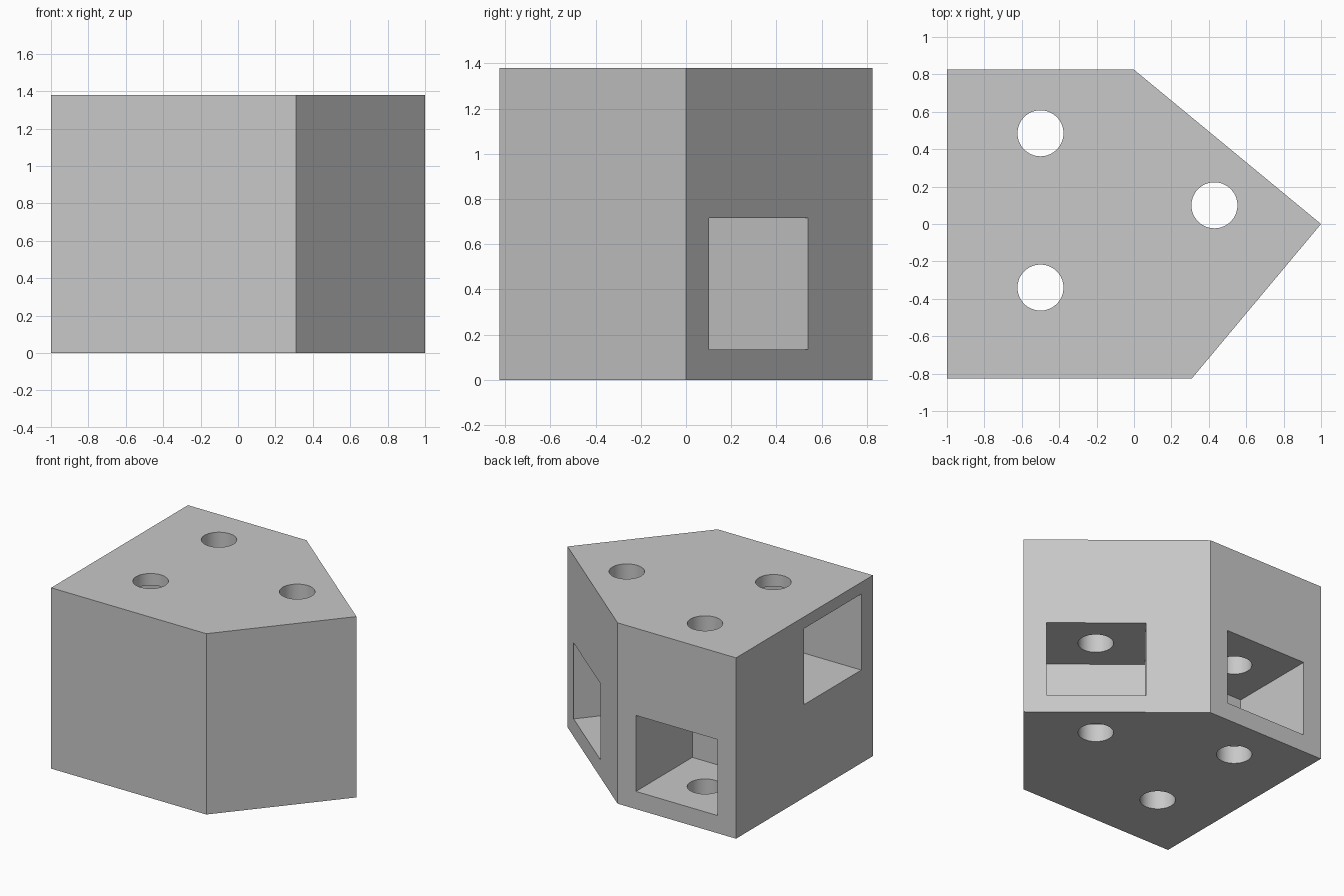
import bpy, bmesh, math
from mathutils import Matrix, Vector

if "Cube" in bpy.data.objects:
    bpy.data.objects.remove(bpy.data.objects["Cube"])

HEIGHT = 1.38
HOLE_RADIUS = 0.123
POCKET_WIDTH, POCKET_HEIGHT = 0.69, 0.58
OVERSHOOT = 0.1

grey = bpy.data.materials.new("light grey")
grey.use_nodes = True
colour = (0.58, 0.58, 0.58, 1)
grey.diffuse_color = colour
grey.node_tree.nodes["Principled BSDF"].inputs["Base Color"].default_value = colour


def add_object(name, bm):
    mesh = bpy.data.meshes.new(name)
    bmesh.ops.recalc_face_normals(bm, faces=bm.faces)
    bm.to_mesh(mesh)
    bm.free()
    mesh.materials.append(grey)
    obj = bpy.data.objects.new(name, mesh)
    bpy.context.collection.objects.link(obj)
    return obj


def cut(target, cutter):
    """Subtract the cutter from the target, then discard it."""
    cutter.hide_render = True
    mod = target.modifiers.new("cut", "BOOLEAN")
    mod.operation, mod.solver, mod.object = "DIFFERENCE", "EXACT", cutter
    bpy.context.view_layer.objects.active = target
    bpy.ops.object.modifier_apply(modifier=mod.name)
    bpy.data.objects.remove(cutter)


def pocket_cutter(centre, base, outward, depth):
    """Box centred on a hole, open through the wall that faces outward (degrees)."""
    bm = bmesh.new()
    bmesh.ops.create_cube(bm, size=1)
    size = Vector((depth + OVERSHOOT, POCKET_WIDTH, POCKET_HEIGHT))
    bmesh.ops.scale(bm, vec=size, verts=bm.verts)
    place = (Matrix.Translation((*centre, base + POCKET_HEIGHT / 2))
             @ Matrix.Rotation(math.radians(outward), 4, "Z")
             @ Matrix.Translation((OVERSHOOT / 2, 0, 0)))
    bm.transform(place)
    return add_object("pocket_cutter", bm)


def hole_cutter(centre):
    bm = bmesh.new()
    bmesh.ops.create_cone(bm, cap_ends=True, segments=64, radius1=HOLE_RADIUS,
                          radius2=HOLE_RADIUS, depth=HEIGHT * 2)
    bm.transform(Matrix.Translation((*centre, HEIGHT / 2)))
    return add_object("hole_cutter", bm)


# Five-sided block
outline = [(-1, -0.825), (0.31, -0.825), (1, 0), (0, 0.825), (-1, 0.825)]
bm = bmesh.new()
base_face = bm.faces.new([bm.verts.new((x, y, 0)) for x, y in outline])
top = bmesh.ops.extrude_face_region(bm, geom=[base_face])["geom"]
bmesh.ops.translate(bm, vec=(0, 0, HEIGHT),
                    verts=[v for v in top if isinstance(v, bmesh.types.BMVert)])
block = add_object("block", bm)

# Pockets in three walls, each with a vertical hole through its centre
slant = math.degrees(math.atan2(1, 0.825))
pockets = [
    ((-0.5, -0.34), 0.71, 180, 1.0),
    ((-0.5, 0.485), 0.135, 90, 0.68),
    ((0.43, 0.10), 0.135, slant, 0.58),
]
for centre, base, outward, depth in pockets:
    cut(block, pocket_cutter(centre, base, outward, depth))
for centre, *_ in pockets:
    cut(block, hole_cutter(centre))

# Round hole walls, crisp edges elsewhere
bpy.ops.object.select_all(action="DESELECT")
block.select_set(True)
bpy.context.view_layer.objects.active = block
bpy.ops.object.shade_smooth_by_angle(angle=math.radians(30))
